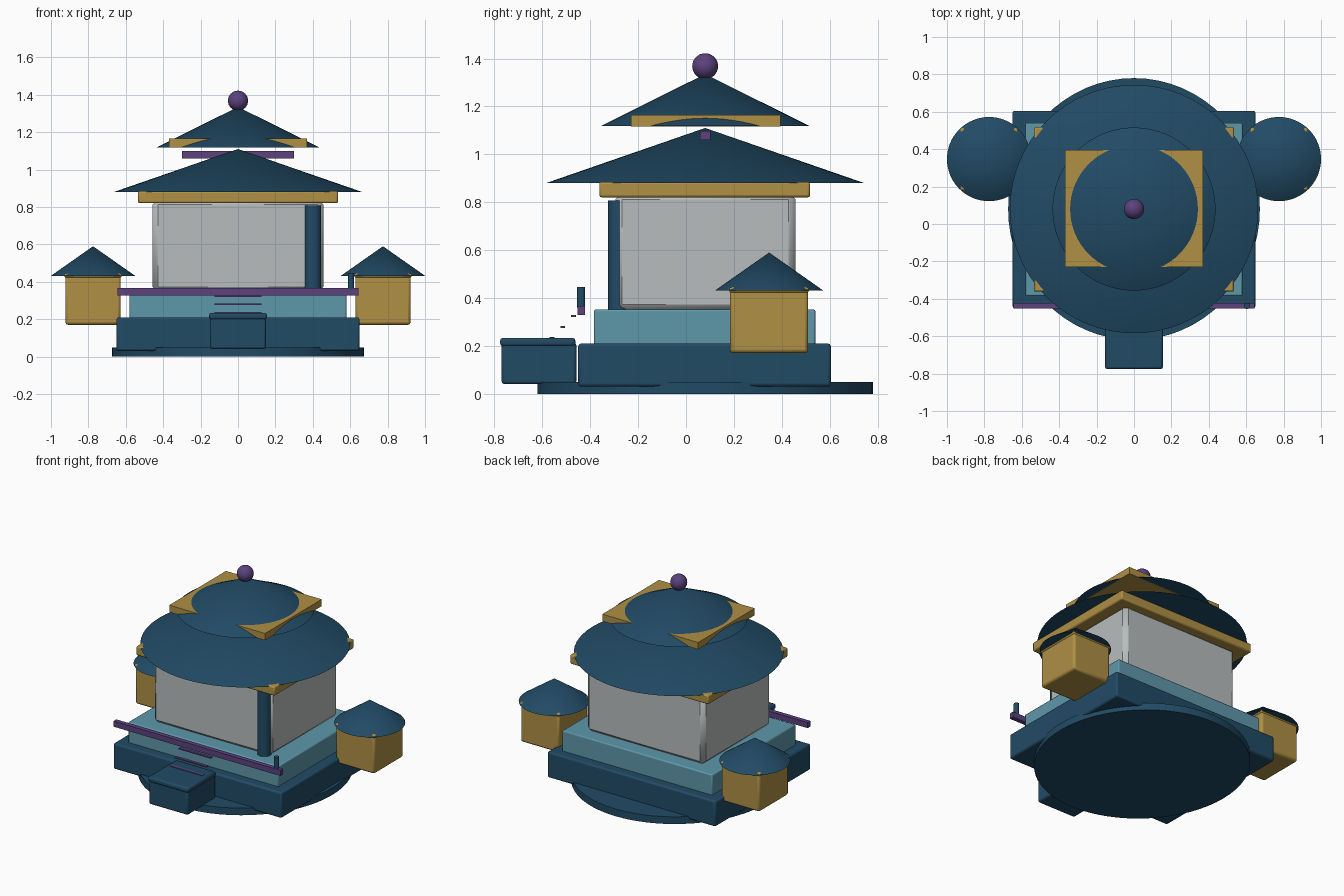
import bpy
import math

if "Cube" in bpy.data.objects:
    bpy.data.objects.remove(bpy.data.objects["Cube"])


def paint(name, r, g, b):
    m = bpy.data.materials.new(name)
    m.diffuse_color = [(c / 255) ** 2.2 for c in (r, g, b)] + [1]
    m.use_nodes = True
    m.node_tree.nodes["Principled BSDF"].inputs["Base Color"].default_value = m.diffuse_color
    return m


BLUE = paint("deep blue", 38, 76, 101)
GOLD = paint("ochre gold", 174, 142, 70)
TEAL = paint("pale teal", 94, 150, 168)
PURPLE = paint("plum purple", 92, 68, 125)
GREY = paint("wall grey", 182, 187, 188)
CY = 0.08  # centre line of the tower in depth


def finish(name, mat):
    o = bpy.context.object
    o.name = name
    o.data.materials.append(mat)
    bpy.ops.object.transform_apply(location=False, rotation=False, scale=True)
    return o


def box(name, mat, x, y, z, bevel=0.0, segments=2):
    """Box from (min, max) ranges with optional softened edges."""
    bpy.ops.mesh.primitive_cube_add(size=1, location=[sum(r) / 2 for r in (x, y, z)])
    bpy.context.object.scale = [r[1] - r[0] for r in (x, y, z)]
    o = finish(name, mat)
    if bevel:
        b = o.modifiers.new("soft edges", "BEVEL")
        b.width = bevel
        b.segments = segments
    bpy.ops.object.shade_smooth_by_angle(angle=math.radians(30))
    return o


def cone(name, mat, x, y, r, z0, z1, r_top=0.0, ry=None):
    bpy.ops.mesh.primitive_cone_add(vertices=64, radius1=r, radius2=r_top,
                                    depth=z1 - z0, location=(x, y, (z0 + z1) / 2))
    bpy.context.object.scale.y = (ry or r) / r
    o = finish(name, mat)
    bpy.ops.object.shade_smooth_by_angle(angle=math.radians(30))
    return o


# Foundation and terraces
cone("foundation_disc", BLUE, 0, CY, 0.673, 0, 0.05, 0.673, ry=0.70)
box("lower_terrace", BLUE, (-0.65, 0.65), (-0.45, 0.605), (0.03, 0.21), 0.012)
box("upper_terrace", TEAL, (-0.58, 0.58), (-0.385, 0.54), (0.19, 0.352), 0.008)

# Main hall, eave and lower roof
box("hall_walls", GREY, (-0.456, 0.456), (-0.295, 0.457), (0.345, 0.84), 0.028, 1)
cone("front_column", BLUE, 0.40, -0.28, 0.045, 0.35, 0.808, 0.045)
box("eave_slab", GOLD, (-0.535, 0.535), (-0.362, 0.518), (0.82, 0.885), 0.01)
cone("lower_roof", BLUE, 0, CY, 0.664, 0.88, 1.11)

# Upper roof with square corner plate, ridge beam and finial
box("ridge_beam", PURPLE, (-0.30, 0.30), (0.058, 0.102), (1.06, 1.098))
box("corner_plate", GOLD, (-0.37, 0.37), (-0.23, 0.395), (1.117, 1.165))
cone("upper_roof", BLUE, 0, CY, 0.436, 1.118, 1.335)
bpy.ops.mesh.primitive_uv_sphere_add(segments=32, ring_count=16, radius=0.054,
                                     location=(0, CY, 1.368))
finish("finial_ball", PURPLE)
bpy.ops.object.shade_smooth()

# Front railing with its post
box("front_rail", PURPLE, (-0.645, 0.645), (-0.453, -0.422), (0.328, 0.367))
cone("rail_post", BLUE, 0.604, -0.438, 0.017, 0.36, 0.446, 0.017)

# Entrance block and thin floating treads
box("entrance_block", BLUE, (-0.15, 0.15), (-0.77, -0.458), (0.04, 0.215), 0.012)
box("entrance_cap", BLUE, (-0.155, 0.155), (-0.776, -0.462), (0.198, 0.234), 0.012)
for i in range(3):
    y, z = -0.56 + 0.045 * i, 0.234 + 0.045 * i
    box("tread", PURPLE, (-0.125, 0.125), (y - 0.01, y + 0.01), (z - 0.004, z + 0.004))

# Side turrets
for s, side in ((-1, "left"), (1, "right")):
    cx = s * 0.775
    box(side + "_turret", GOLD, (cx - 0.148, cx + 0.148), (0.184, 0.51),
        (0.17, 0.435), 0.014)
    box(side + "_turret_rim", GOLD, (cx - 0.154, cx + 0.154), (0.18, 0.514),
        (0.422, 0.445), 0.01)
    cone(side + "_turret_roof", BLUE, cx, 0.347, 0.225, 0.432, 0.59)
